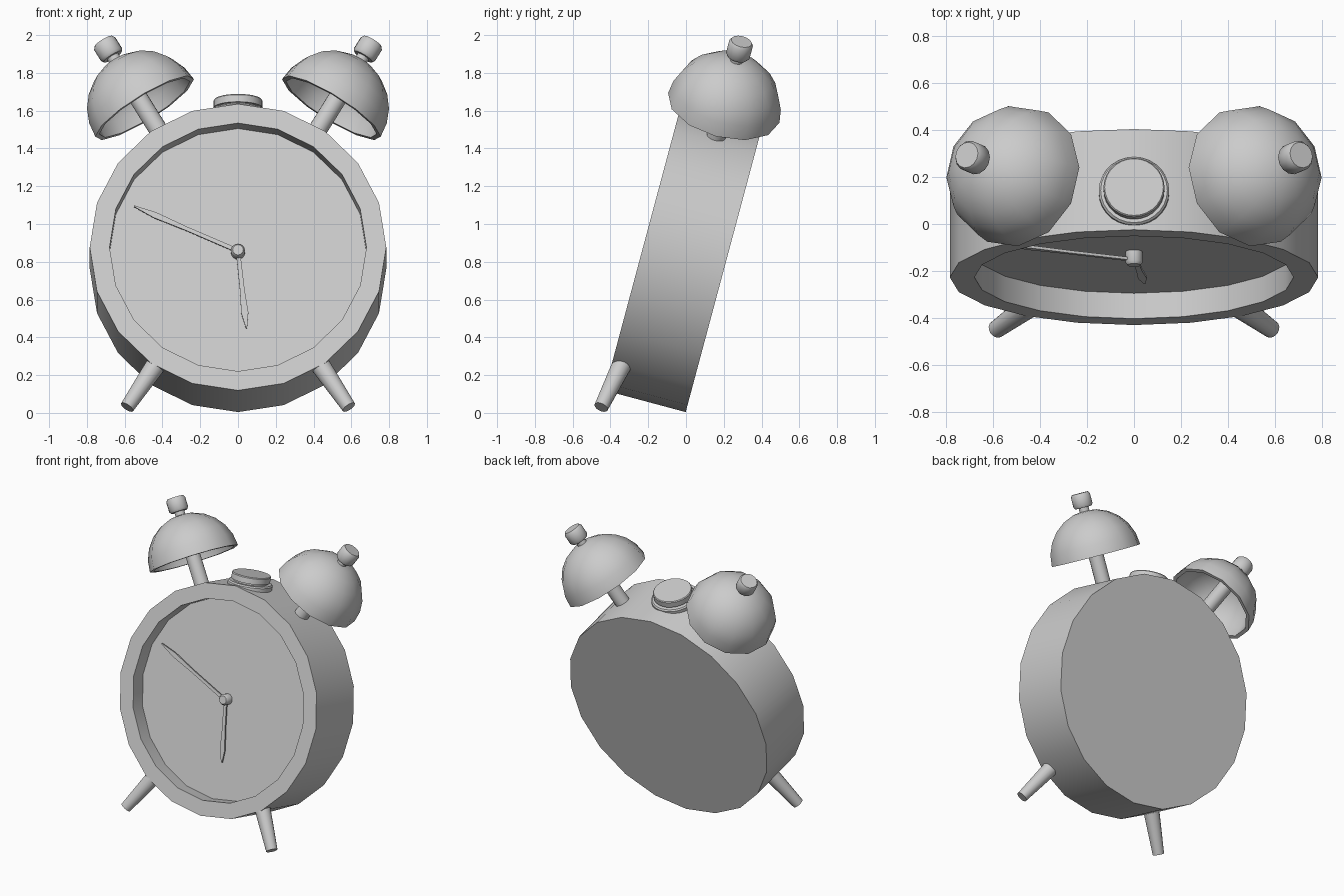
import bpy, bmesh, math
from mathutils import Vector, Matrix

if "Cube" in bpy.data.objects:
    bpy.data.objects.remove(bpy.data.objects["Cube"])

# Whole clock leans back 15 degrees about the body centre
LEAN = Matrix.Translation((0, -0.013, 0.82)) @ Matrix.Rotation(math.radians(-15), 4, 'X')
R = 0.785
HALF_DEPTH = 0.222
DIAL_Y = -0.11


def finish(name, bm, matrix):
    bmesh.ops.remove_doubles(bm, verts=bm.verts, dist=1e-5)
    bmesh.ops.recalc_face_normals(bm, faces=bm.faces)
    mesh = bpy.data.meshes.new(name)
    bm.to_mesh(mesh)
    bm.free()
    mesh.shade_smooth()
    mesh.set_sharp_from_angle(angle=math.radians(38))
    ob = bpy.data.objects.new(name, mesh)
    ob.matrix_world = matrix
    bpy.context.collection.objects.link(ob)
    return ob


def lathe(name, profile, segs, origin=(0, 0, 0), axis=(0, 0, 1)):
    """Revolve (radius, height) points around an axis in clock space; ends are capped."""
    bm = bmesh.new()
    rings = []
    for r, h in profile:
        if r == 0:
            rings.append([bm.verts.new((0, 0, h))])
        else:
            rings.append([bm.verts.new((r * math.cos(2 * math.pi * i / segs),
                                        r * math.sin(2 * math.pi * i / segs), h))
                          for i in range(segs)])
    for a, b in zip(rings, rings[1:]):
        for i in range(segs):
            j = (i + 1) % segs
            if len(a) == 1:
                bm.faces.new((a[0], b[i], b[j]))
            elif len(b) == 1:
                bm.faces.new((a[i], a[j], b[0]))
            else:
                bm.faces.new((a[i], a[j], b[j], b[i]))
    for ring in (rings[0], rings[-1]):
        if len(ring) > 1:
            bm.faces.new(ring)
    rot = Vector((0, 0, 1)).rotation_difference(Vector(axis)).to_matrix().to_4x4()
    return finish(name, bm, LEAN @ Matrix.Translation(origin) @ rot)


def hand(name, tip_x, tip_z, width, y):
    """Slim leaf-shaped clock hand from the pin to its tip."""
    tip = Vector((tip_x, 0, tip_z))
    side = Vector((-tip_z, 0, tip_x)).normalized()
    outline = [(0, 0.011), (0.5, width * 0.65), (0.8, width), (1, 0.003)]
    pts = [tip * t + side * w for t, w in outline]
    pts += [tip * t - side * w for t, w in reversed(outline)]
    bm = bmesh.new()
    face = bm.faces.new([bm.verts.new(p) for p in pts])
    ext = bmesh.ops.extrude_face_region(bm, geom=[face])
    bmesh.ops.translate(bm, vec=(0, 0.012, 0),
                        verts=[v for v in ext['geom'] if isinstance(v, bmesh.types.BMVert)])
    finish(name, bm, LEAN @ Matrix.Translation((0, y, 0)))


# Drum body with recessed dial
lathe("clock_body", [(R, -HALF_DEPTH), (R, HALF_DEPTH), (0.68, HALF_DEPTH), (0.68, -DIAL_Y)],
      20, axis=(0, -1, 0))

# Hands and centre pin
hand("minute_hand", -0.55, 0.245, 0.016, DIAL_Y - 0.04)
hand("hour_hand", 0.045, -0.42, 0.019, DIAL_Y - 0.028)
lathe("centre_pin", [(0.037, -0.01), (0.037, 0.045), (0.028, 0.058)], 16,
      origin=(0, DIAL_Y, 0), axis=(0, -1, 0))

# Top button: flange, neck and cap
lathe("top_button", [(0.15, 0.73), (0.15, 0.788), (0.142, 0.797), (0.115, 0.797),
                     (0.115, 0.808), (0.13, 0.808), (0.13, 0.846), (0.125, 0.852)],
      28, origin=(0, -0.052, 0))

# Hollow bell profile: outer dome, then inner dome
BR, WALL, RIM = 0.305, 0.025, 0.96
angles = [math.radians(15 * k) for k in range(7)]
dome = [(BR * math.cos(a), RIM + BR * math.sin(a)) for a in angles[:-1]] + [(0, RIM + BR)]
inner = [(0, RIM + BR - WALL)] + [((BR - WALL) * math.cos(a), RIM + (BR - WALL) * math.sin(a))
                                  for a in reversed(angles[:-1])]
bell_profile = inner + dome

for s, label in ((-1, "left"), (1, "right")):
    a = math.radians(31)
    axis = (s * math.sin(a), 0, math.cos(a))
    # Bell on its post, with a knob on top
    bell = [(r, h) for r, h in bell_profile]
    k = next(i for i in range(len(bell)) if bell[i] == dome[0])
    ob = lathe(label + "_bell", bell, 12, axis=axis)
    lathe(label + "_bell_post", [(0.05, 0.7), (0.05, RIM + BR - 0.015)], 16, axis=axis)
    lathe(label + "_bell_knob", [(0.034, 1.24), (0.034, 1.287), (0.056, 1.287), (0.066, 1.302),
                                 (0.066, 1.368), (0.056, 1.384)], 14, axis=axis)
    # Splayed tapered foot
    start, end = Vector((s * 0.40, -0.158, -0.575)), Vector((s * 0.587, -0.217, -0.876))
    lathe(label + "_foot", [(0.056, 0), (0.038, (end - start).length)], 16,
          origin=start, axis=(end - start).normalized())
